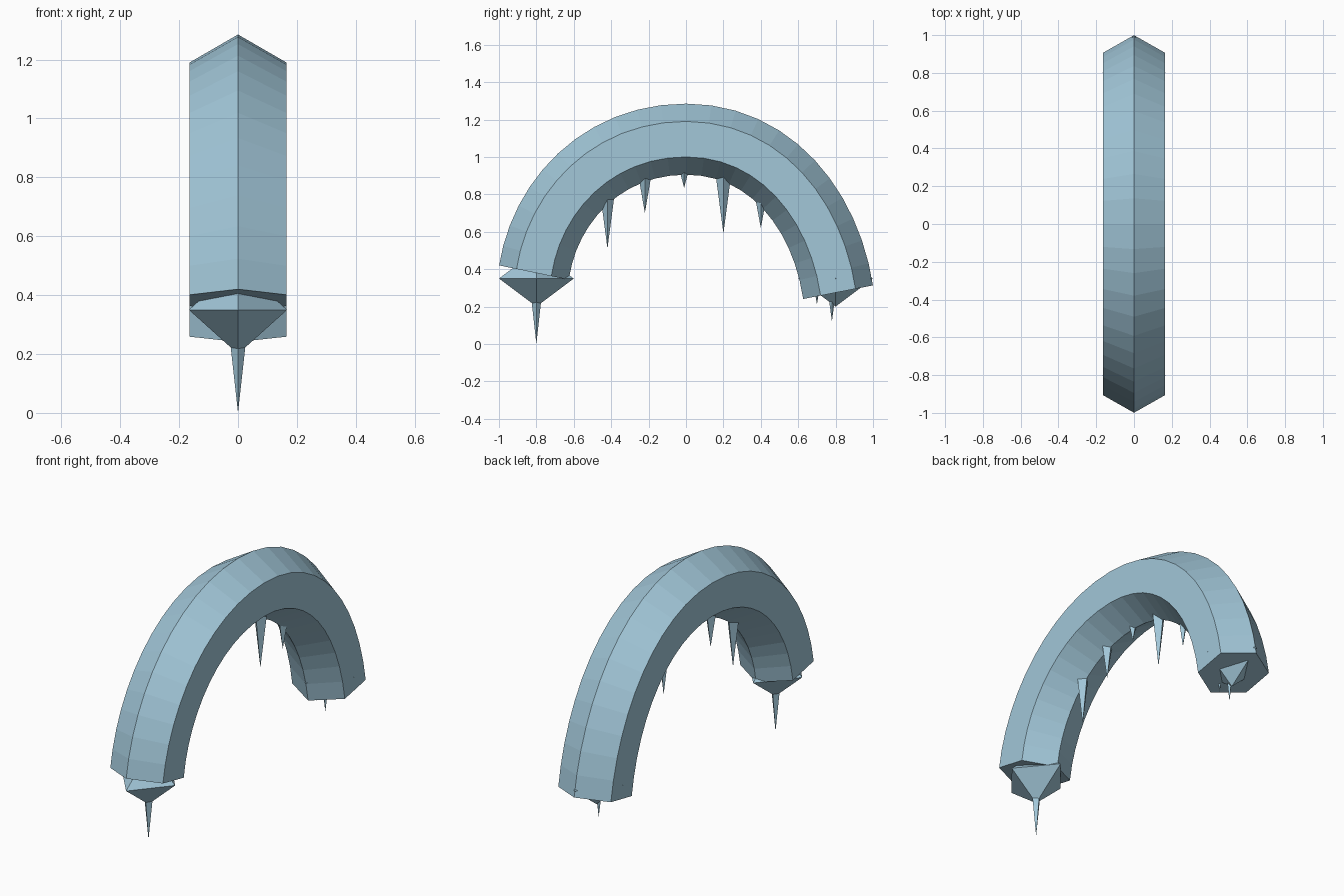
import bpy, bmesh, math
from mathutils import Vector
from mathutils.geometry import interpolate_bezier

if "Cube" in bpy.data.objects:
    bpy.data.objects.remove(bpy.data.objects["Cube"])

ice = bpy.data.materials.new("pale ice blue")
ice.diffuse_color = (0.36, 0.57, 0.69, 1)
ice.use_nodes = True
ice.node_tree.nodes["Principled BSDF"].inputs["Base Color"].default_value = ice.diffuse_color


def finish(bm, name):
    bmesh.ops.recalc_face_normals(bm, faces=bm.faces)
    me = bpy.data.meshes.new(name)
    bm.to_mesh(me)
    bm.free()
    me.materials.append(ice)
    ob = bpy.data.objects.new(name, me)
    bpy.context.collection.objects.link(ob)
    return ob


# Arch: a regular hexagon swept along a two-part curve in the YZ plane
def V(y, z):
    return Vector((0, y, z))


left = interpolate_bezier(V(-0.813, 0.382), V(-0.757, 0.76), V(-0.45, 1.095), V(0, 1.095), 13)
right = interpolate_bezier(V(0, 1.095), V(0.45, 1.095), V(0.747, 0.72), V(0.813, 0.277), 13)
path = left + right[1:]

bm = bmesh.new()
rings = []
for i, p in enumerate(path):
    t = (path[min(i + 1, len(path) - 1)] - path[max(i - 1, 0)]).normalized()
    out = Vector((0, -t.z, t.y))
    ring = []
    for k in range(6):
        a = k * math.pi / 3
        ring.append(bm.verts.new(p + out * 0.19 * math.cos(a) + Vector((0.19 * math.sin(a), 0, 0))))
    rings.append(ring)
for a, b in zip(rings, rings[1:]):
    for k in range(6):
        j = (k + 1) % 6
        bm.faces.new((a[k], a[j], b[j], b[k]))
bm.faces.new(rings[0])
bm.faces.new(rings[-1])
finish(bm, "arch")

# Faceted crystal lump in each end of the arch
for y, name in ((-0.8, "front_crystal"), (0.8, "back_crystal")):
    bm = bmesh.new()
    rim = [bm.verts.new((0.167 * math.cos(a), y + 0.2 * math.sin(a), 0.35))
           for a in (k * math.pi / 2 for k in range(4))]
    for z in (0.2, 0.5):
        tip = bm.verts.new((0, y, z))
        for k in range(4):
            bm.faces.new((rim[k], rim[(k + 1) % 4], tip))
    finish(bm, name)

# Icicles: four-sided spikes (y, tip height, length, radius)
icicles = [(-0.8, 0.0, 0.45, 0.05), (-0.42, 0.51, 0.38, 0.05), (-0.22, 0.70, 0.29, 0.05),
           (-0.01, 0.835, 0.19, 0.05), (0.2, 0.59, 0.38, 0.05), (0.4, 0.62, 0.27, 0.05),
           (0.7, 0.21, 0.19, 0.03), (0.78, 0.12, 0.30, 0.04)]
for i, (y, tip, length, r) in enumerate(icicles):
    bm = bmesh.new()
    top = [bm.verts.new((r * math.cos(a), y + r * math.sin(a), tip + length))
           for a in (k * math.pi / 2 for k in range(4))]
    point = bm.verts.new((0, y, tip))
    bm.faces.new(top)
    for k in range(4):
        bm.faces.new((top[k], top[(k + 1) % 4], point))
    finish(bm, f"icicle_{i + 1}")
